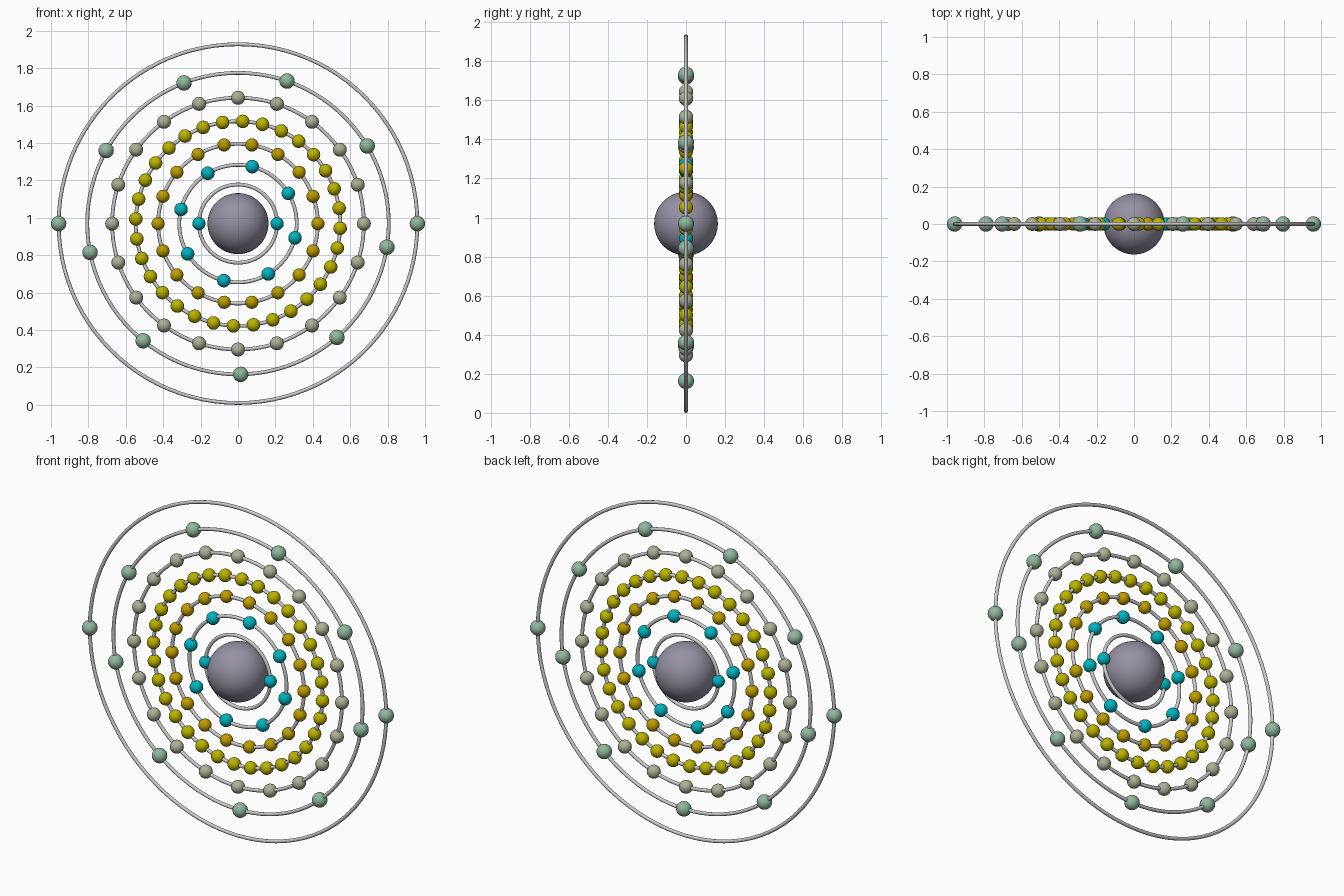
import bpy, bmesh
from math import radians, cos, sin, pi
from mathutils import Matrix

if "Cube" in bpy.data.objects:
    bpy.data.objects.remove(bpy.data.objects["Cube"])

TUBE = 0.01
CENTRE_Z = 0.959 + TUBE


def material(name, rgb):
    m = bpy.data.materials.new(name)
    m.diffuse_color = (*rgb, 1)
    m.use_nodes = True
    m.node_tree.nodes["Principled BSDF"].inputs["Base Color"].default_value = m.diffuse_color
    return m


def finish(bm, name, mat=None):
    for f in bm.faces:
        f.smooth = True
    me = bpy.data.meshes.new(name)
    bm.to_mesh(me)
    bm.free()
    if mat:
        me.materials.append(mat)
    ob = bpy.data.objects.new(name, me)
    ob.location.z = CENTRE_Z
    bpy.context.collection.objects.link(ob)
    return ob


def orbit_ring(name, radius):
    bpy.ops.mesh.primitive_torus_add(
        major_radius=radius, minor_radius=TUBE, major_segments=96,
        minor_segments=12, location=(0, 0, CENTRE_Z), rotation=(pi / 2, 0, 0))
    ob = bpy.context.object
    ob.name = name
    bpy.ops.object.shade_smooth()


def electrons(name, radius, count, start, size, mat):
    bm = bmesh.new()
    for i in range(count):
        a = radians(start) + 2 * pi * i / count
        bmesh.ops.create_uvsphere(
            bm, u_segments=24, v_segments=16, radius=size,
            matrix=Matrix.Translation((radius * cos(a), 0, radius * sin(a))))
    finish(bm, name, mat)


# Nucleus
bm = bmesh.new()
bmesh.ops.create_uvsphere(bm, u_segments=48, v_segments=32, radius=0.163)
finish(bm, "nucleus", material("nucleus_mauve", (0.30, 0.28, 0.36)))

cyan = material("cyan", (0.0, 0.45, 0.52))
amber = material("amber", (0.52, 0.34, 0.0))
yellow = material("yellow", (0.50, 0.45, 0.0))
sage = material("sage", (0.42, 0.44, 0.30))
green = material("green", (0.28, 0.48, 0.34))

# Shells: ring radius, electron count, start angle, electron radius, colour
shells = [
    (0.209, 2, 0, 0.035, cyan),
    (0.314, 8, 31, 0.036, cyan),
    (0.427, 18, 0, 0.035, amber),
    (0.547, 32, 8.65, 0.036, yellow),
    (0.673, 20, 0, 0.037, sage),
    (0.806, 9, 31, 0.041, green),
    (0.959, 2, 0, 0.041, green),
]
for i, (radius, count, start, size, mat) in enumerate(shells, 1):
    orbit_ring(f"orbit_ring_{i}", radius)
    electrons(f"electrons_{i}", radius, count, start, size, mat)
